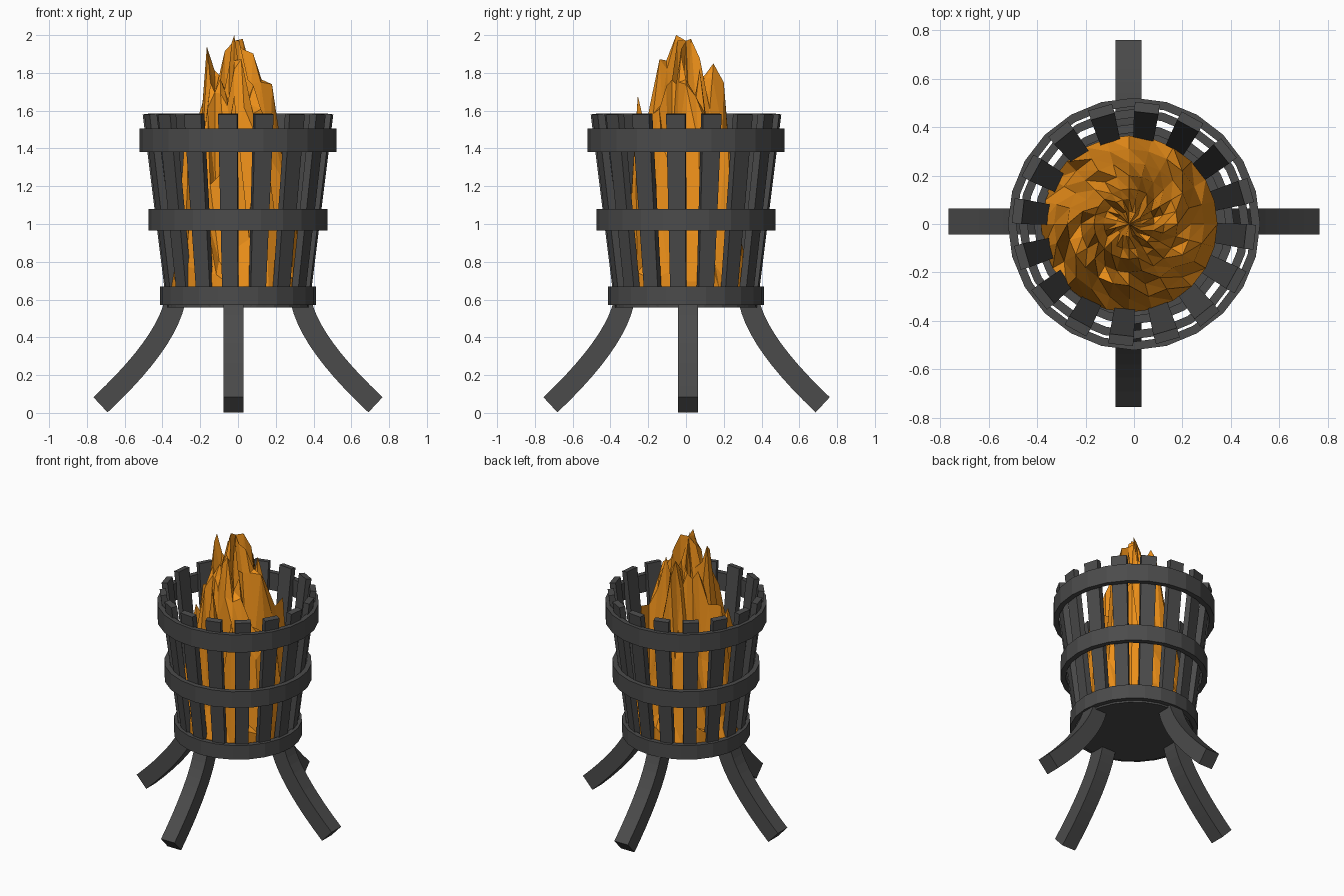
import bpy, bmesh, math, random
from mathutils import Vector

if "Cube" in bpy.data.objects:
    bpy.data.objects.remove(bpy.data.objects["Cube"])

random.seed(7)


def material(name, rgb):
    m = bpy.data.materials.new(name)
    m.diffuse_color = (*rgb, 1)
    m.use_nodes = True
    m.node_tree.nodes["Principled BSDF"].inputs["Base Color"].default_value = m.diffuse_color
    return m


IRON = material("dark_iron", (0.07, 0.07, 0.07))
FIRE = material("fire_orange", (0.85, 0.28, 0.01))


def make(name, verts, faces, mat):
    bm = bmesh.new()
    vs = [bm.verts.new(v) for v in verts]
    for f in faces:
        bm.faces.new([vs[i] for i in f])
    bmesh.ops.recalc_face_normals(bm, faces=bm.faces)
    me = bpy.data.meshes.new(name)
    bm.to_mesh(me)
    bm.free()
    me.materials.append(mat)
    ob = bpy.data.objects.new(name, me)
    bpy.context.collection.objects.link(ob)
    return ob


def revolve(name, profile, n, mat):
    """Closed (r, z) profile turned around the z axis."""
    k = len(profile)
    verts = [(r * math.cos(2 * math.pi * i / n), r * math.sin(2 * math.pi * i / n), z)
             for i in range(n) for r, z in profile]
    faces = [(i * k + j, (i + 1) % n * k + j, (i + 1) % n * k + (j + 1) % k, i * k + (j + 1) % k)
             for i in range(n) for j in range(k)]
    return make(name, verts, faces, mat)


def sweep(name, sections, mat):
    """Join four-cornered sections into a capped bar."""
    verts = [v for s in sections for v in s]
    faces = [(i * 4 + j, i * 4 + (j + 1) % 4, i * 4 + 4 + (j + 1) % 4, i * 4 + 4 + j)
             for i in range(len(sections) - 1) for j in range(4)]
    m = len(verts)
    faces += [(3, 2, 1, 0), (m - 4, m - 3, m - 2, m - 1)]
    return make(name, verts, faces, mat)


# Hoops around the basket
for name, r, z0, z1 in (("lower_hoop", 0.413, 0.57, 0.67),
                        ("middle_hoop", 0.475, 0.965, 1.08),
                        ("upper_hoop", 0.521, 1.38, 1.505)):
    t = 0.035
    revolve(name, [(r - t, z0), (r, z0), (r, z1), (r - t, z1)], 24, IRON)

# Basket floor
bpy.ops.mesh.primitive_cylinder_add(vertices=24, radius=0.38, depth=0.035, location=(0, 0, 0.575))
floor = bpy.context.object
floor.name = "basket_floor"
floor.data.materials.append(IRON)

# Slanted slats
for i in range(16):
    secs = [[(r0, -w, z0), (r1, -w, z1), (r1, w, z1), (r0, w, z0)]
            for r0, z0, r1, z1, w in ((0.335, 0.565, 0.375, 0.56, 0.041),
                                      (0.462, 1.585, 0.502, 1.58, 0.051))]
    slat = sweep(f"slat_{i + 1}", secs, IRON)
    slat.rotation_euler.z = math.radians(22.5 * i - 6.3)

# Curved legs, bowed outwards along a quadratic arc
p0, p1, p2 = Vector((0.335, 0.585)), Vector((0.385, 0.364)), Vector((0.728, 0.043))
secs = []
for i in range(11):
    t = i / 10
    p = p0 * (1 - t) ** 2 + p1 * 2 * t * (1 - t) + p2 * t * t
    d = ((p1 - p0) * (1 - t) + (p2 - p1) * t).normalized()
    n = Vector((-d.y, d.x)) * 0.055
    a, b = p - n, p + n
    secs.append([(a.x, -0.053, a.y), (b.x, -0.053, b.y), (b.x, 0.053, b.y), (a.x, 0.053, a.y)])
for i, name in enumerate(("right_leg", "back_leg", "left_leg", "front_leg")):
    leg = sweep(name, secs, IRON)
    leg.rotation_euler.z = math.pi / 2 * i
    leg.location = (0, 0.01, 0) if i % 2 == 0 else (-0.023, 0.003, 0)
    if i % 2:
        leg.scale.x = 0.99

# Spiky flame: polar grid with random heights, tallest in the middle
N = 24
bands = [(0.052, 1.6, 1.98), (0.104, 1.5, 1.96), (0.145, 1.4, 1.9), (0.2, 1.15, 1.68),
         (0.255, 0.9, 1.5), (0.31, 0.72, 1.3), (0.365, 0.62, 0.78), (0.36, 0.595, 0.595)]
verts = [(0, 0, 1.97)]
for r, lo, hi in bands:
    for i in range(N):
        a = 2 * math.pi * i / N
        verts.append((r * math.cos(a), r * math.sin(a), random.uniform(lo, hi)))


def spike(band, i, z):
    k = 1 + band * N + i
    verts[k] = (verts[k][0], verts[k][1], z)


# Leading tongues of flame
for b, i, z in ((2, 12, 1.94), (2, 13, 1.9), (0, 18, 2.0), (0, 2, 1.98), (2, 2, 1.82), (3, 0, 1.74),
                (3, 6, 1.75), (2, 6, 1.85), (4, 18, 1.68), (4, 12, 1.55), (5, 3, 1.5), (5, 20, 1.5)):
    spike(b, i, z)
faces = [(0, 1 + i, 1 + (i + 1) % N) for i in range(N)]
for b in range(len(bands) - 1):
    for i in range(N):
        j = (i + 1) % N
        p, q = 1 + b * N, 1 + (b + 1) * N
        faces += [(p + i, q + i, q + j), (p + i, q + j, p + j)]
last = 1 + (len(bands) - 1) * N
faces.append([last + i for i in reversed(range(N))])
flame = make("flame", verts, faces, FIRE)
flame.location.x = -0.02
